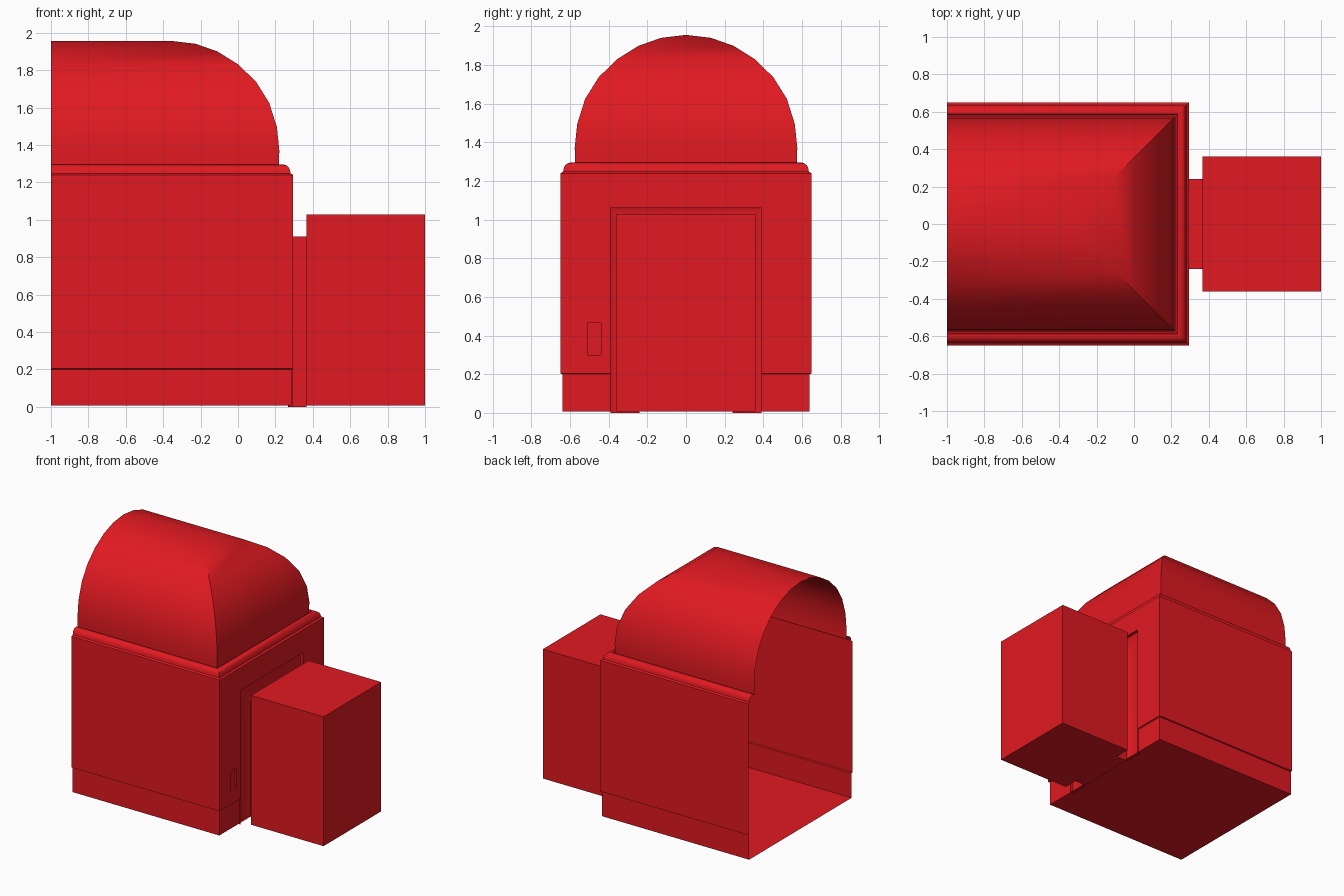
import bpy, bmesh, math

if "Cube" in bpy.data.objects:
    bpy.data.objects.remove(bpy.data.objects["Cube"])

# One red material for everything
red = bpy.data.materials.new("red_paint")
red.diffuse_color = (0.75, 0.01, 0.015, 1)
red.use_nodes = True
red.node_tree.nodes["Principled BSDF"].inputs["Base Color"].default_value = red.diffuse_color

END = 0.355          # end wall x = half width - END
FLOOR = 0.006


def finish(name, bm):
    bmesh.ops.remove_doubles(bm, verts=bm.verts[:], dist=0.0005)
    bmesh.ops.recalc_face_normals(bm, faces=bm.faces[:])
    me = bpy.data.meshes.new(name)
    bm.to_mesh(me)
    bm.free()
    me.materials.append(red)
    ob = bpy.data.objects.new(name, me)
    bpy.context.collection.objects.link(ob)
    bpy.ops.object.select_all(action='DESELECT')
    ob.select_set(True)
    bpy.context.view_layer.objects.active = ob
    bpy.ops.object.shade_smooth_by_angle(angle=math.radians(30))
    return ob


def loft(name, rings, spans=(0, 1, 2)):
    """Skin a series of open rings; spans picks which sides are built."""
    bm = bmesh.new()
    vs = [[bm.verts.new(p) for p in r] for r in rings]
    for a, b in zip(vs, vs[1:]):
        for j in spans:
            bm.faces.new((a[j], a[j + 1], b[j + 1], b[j]))
    for v in [v for v in bm.verts if not v.link_faces]:
        bm.verts.remove(v)
    return finish(name, bm)


def room_ring(o, z):
    """U-shaped room outline with half width o, mitred at the end wall."""
    x = o - END
    return [(-1, -o, z), (x, -o, z), (x, o, z), (-1, o, z)]


def door_ring(d, x):
    """Doorway outline grown by d."""
    y, z = 0.24 + d, 0.91 + d
    return [(x, -y, 0), (x, -y, z), (x, y, z), (x, y, 0)]


def wall_grid(name, x, ys, zs, skip):
    """Wall across the x axis made of cells, leaving openings."""
    bm = bmesh.new()
    for i in range(len(ys) - 1):
        for k in range(len(zs) - 1):
            if (i, k) not in skip:
                bm.faces.new([bm.verts.new((x, ys[a], zs[b])) for a, b in
                              ((i, k), (i + 1, k), (i + 1, k + 1), (i, k + 1))])
    return finish(name, bm)


def open_box(name, lo, hi, open_side):
    """Box with the face towards open_side (-1 or 1 on x) removed."""
    bm = bmesh.new()
    bmesh.ops.create_cube(bm, size=1)
    for v in bm.verts:
        v.co = [lo[i] if v.co[i] < 0 else hi[i] for i in range(3)]
    bm.normal_update()
    gone = [f for f in bm.faces if f.normal.x * open_side > 0.9]
    bmesh.ops.delete(bm, geom=gone, context='FACES')
    return finish(name, bm)


def flat(name, x0, x1, y, z):
    bm = bmesh.new()
    bm.faces.new([bm.verts.new(p) for p in
                  ((x0, -y, z), (x1, -y, z), (x1, y, z), (x0, y, z))])
    return finish(name, bm)


# Vaulted ceiling with a hipped end
vault = [(.573, 1.285), (.576, 1.37), (.563, 1.495), (.522, 1.625), (.452, 1.737),
         (.357, 1.83), (.245, 1.9), (.128, 1.941), (0, 1.956)]
loft("vault", [room_ring(*p) for p in vault])

# Rounded cornice moulding
cornice = [(.65, 1.24), (.636, 1.248), (.633, 1.265), (.626, 1.281), (.613, 1.291),
           (.6, 1.295), (.588, 1.295), (.584, 1.285), (.573, 1.285)]
loft("cornice", [room_ring(*p) for p in cornice])

# Side walls with skirting
sides = [(.64, FLOOR), (.64, .2), (.65, .204), (.65, 1.24)]
loft("side_walls", [room_ring(*p) for p in sides], spans=(0, 2))

# End wall with doorway and switch opening, and its skirting
wall_grid("end_wall", .295, [-.65, -.51, -.44, -.39, .39, .65],
          [.204, .3, .465, 1.06, 1.24], {(1, 1), (3, 0), (3, 1), (3, 2)})
for s in (-1, 1):
    bm = bmesh.new()
    rows = [((.285, s * .64, FLOOR), (.285, s * .39, FLOOR)),
            ((.285, s * .64, .2), (.285, s * .39, .2)),
            ((.295, s * .65, .204), (.295, s * .39, .204))]
    vs = [[bm.verts.new(p) for p in r] for r in rows]
    for a, b in zip(vs, vs[1:]):
        bm.faces.new((a[0], a[1], b[1], b[0]))
    finish("end_skirting", bm)

# Switch plate standing into the room
open_box("wall_plate", (.28, -.51, .3), (.295, -.44, .465), 1)

# Door casing and passage
casing = [(.15, .295), (.15, .272), (.135, .266), (.03, .27), (.02, .276),
          (0, .276), (0, .365)]
loft("door_casing", [door_ring(*p) for p in casing])

# Floors
flat("room_floor", -1, .285, .64, FLOOR)
flat("threshold", .276, .365, .24, 0)

# Small room behind the door
open_box("back_room", (.365, -.36, FLOOR), (1, .36, 1.028), -1)
wall_grid("back_room_door_wall", .365, [-.36, -.24, .24, .36],
          [FLOOR, .91, 1.028], {(1, 0)})
